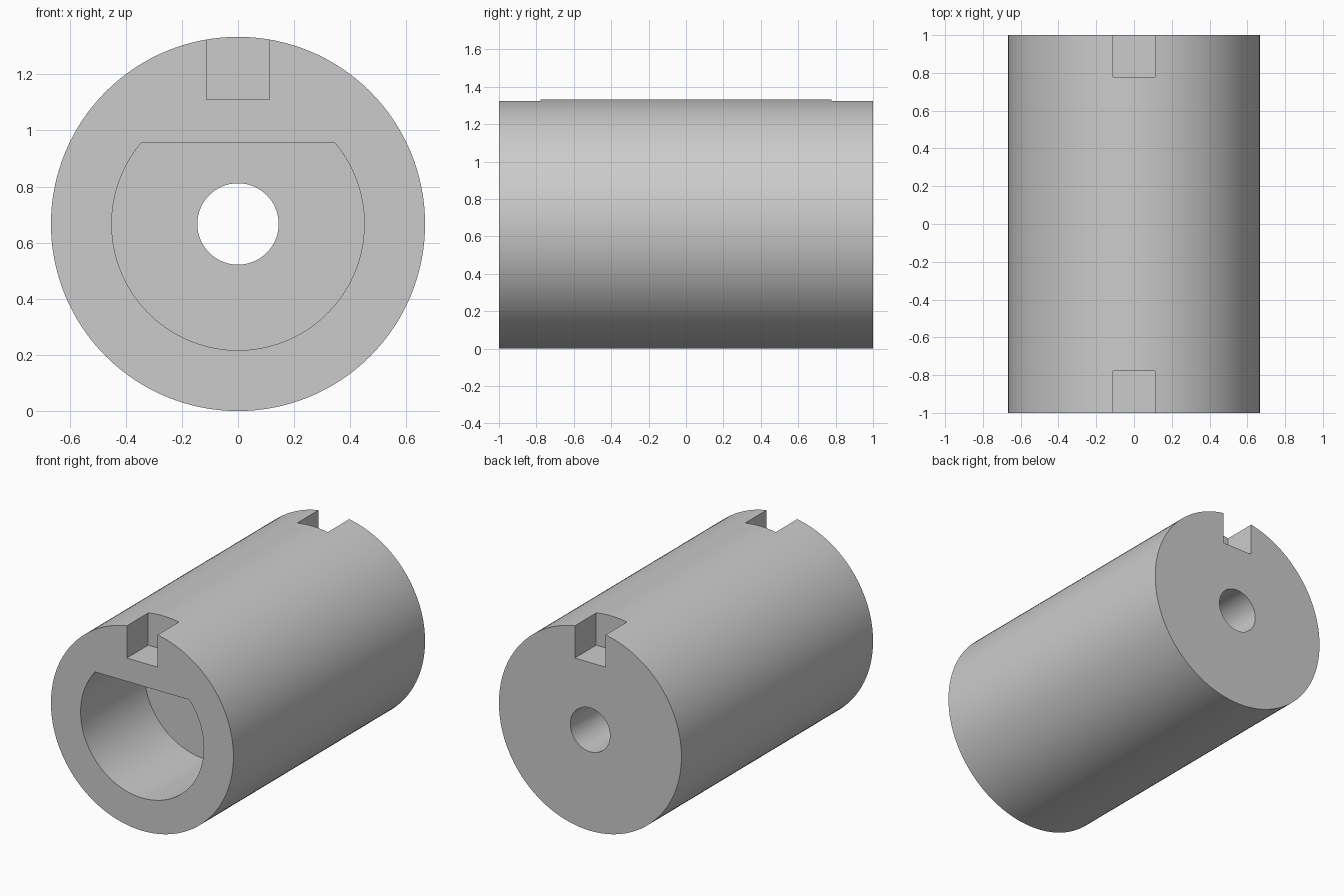
import bpy, bmesh, math

if "Cube" in bpy.data.objects:
    bpy.data.objects.remove(bpy.data.objects["Cube"], do_unlink=True)

RADIUS = 2 / 3
AXIS_Z = RADIUS

grey = bpy.data.materials.new("plain_grey")
grey.use_nodes = True
GREY = (0.6, 0.6, 0.6, 1)
grey.diffuse_color = GREY
grey.node_tree.nodes["Principled BSDF"].inputs["Base Color"].default_value = GREY


def prism(name, profile, y0, y1):
    """Extrude an x-z profile, given relative to the axis, from y0 to y1."""
    bm = bmesh.new()
    face = bm.faces.new([bm.verts.new((x, y0, z + AXIS_Z)) for x, z in profile])
    out = bmesh.ops.extrude_face_region(bm, geom=[face])
    moved = [v for v in out["geom"] if isinstance(v, bmesh.types.BMVert)]
    bmesh.ops.translate(bm, vec=(0, y1 - y0, 0), verts=moved)
    bmesh.ops.recalc_face_normals(bm, faces=bm.faces)
    mesh = bpy.data.meshes.new(name)
    bm.to_mesh(mesh)
    bm.free()
    mesh.materials.append(grey)
    obj = bpy.data.objects.new(name, mesh)
    bpy.context.collection.objects.link(obj)
    return obj


def arc(radius, start, end, count):
    """Points along an arc, both ends included."""
    angles = [start + (end - start) * i / count for i in range(count + 1)]
    return [(radius * math.cos(a), radius * math.sin(a)) for a in angles]


def circle(radius, count):
    return arc(radius, 0, math.tau, count)[:-1]


# Cylindrical sleeve body
body = prism("sleeve_body", circle(RADIUS, 128), -1, 1)

# D-shaped blind bore from the front, flat side up
flat = math.asin(0.29 / 0.45)
bore = prism("bore_cutter", arc(0.45, math.pi - flat, math.tau + flat, 96), -1.1, -1 / 3)

# Small round hole through the remaining solid
hole = prism("hole_cutter", circle(0.145, 64), -0.5, 1.1)

# Square key slots at both ends of the top
slot = [(-0.112, 0.444), (0.112, 0.444), (0.112, 0.8), (-0.112, 0.8)]
slots = [prism("slot_cutter", slot, side * 0.777, side * 1.1) for side in (-1, 1)]

for cutter in [bore, hole] + slots:
    mod = body.modifiers.new(cutter.name, "BOOLEAN")
    mod.operation = "DIFFERENCE"
    mod.solver = "EXACT"
    mod.object = cutter

# Apply the cuts and drop the cutters
bpy.context.view_layer.update()
graph = bpy.context.evaluated_depsgraph_get()
cut_mesh = bpy.data.meshes.new_from_object(body.evaluated_get(graph))
body.modifiers.clear()
body.data = cut_mesh
for cutter in [bore, hole] + slots:
    bpy.data.objects.remove(cutter, do_unlink=True)

# Smooth curved walls, sharp rims
bpy.ops.object.select_all(action="DESELECT")
body.select_set(True)
bpy.context.view_layer.objects.active = body
bpy.ops.object.shade_smooth_by_angle(angle=math.radians(30))
